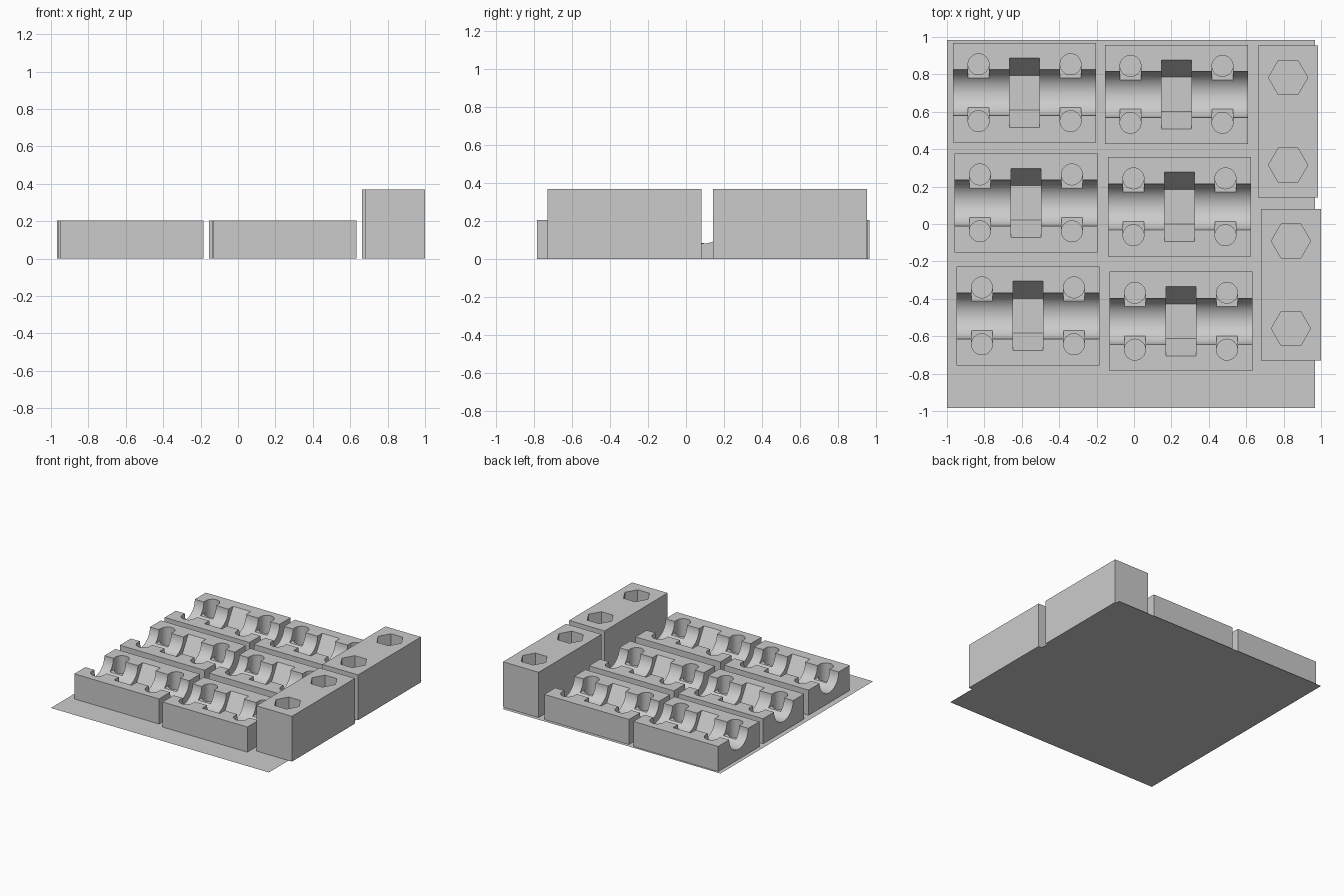
import bpy
import bmesh
from math import cos, sin, tau, radians
from mathutils import Vector

cube = bpy.data.objects.get("Cube")
if cube:
    bpy.data.objects.remove(cube, do_unlink=True)

grey = bpy.data.materials.new("light_grey")
grey.use_nodes = True
grey.diffuse_color = (0.6, 0.6, 0.6, 1)
grey.node_tree.nodes["Principled BSDF"].inputs["Base Color"].default_value = (0.6, 0.6, 0.6, 1)


def finish(name, bm):
    bmesh.ops.recalc_face_normals(bm, faces=bm.faces)
    mesh = bpy.data.meshes.new(name)
    bm.to_mesh(mesh)
    bm.free()
    mesh.materials.append(grey)
    ob = bpy.data.objects.new(name, mesh)
    bpy.context.collection.objects.link(ob)
    return ob


def box(name, low, high):
    bm = bmesh.new()
    bmesh.ops.create_cube(bm, size=1)
    low, high = Vector(low), Vector(high)
    for v in bm.verts:
        v.co = (low + high) / 2 + v.co * (high - low)
    return finish(name, bm)


def prism(name, sides, radius, half_length, centre, axis):
    """Regular prism along x or z; its first corner lies on y or x."""
    bm = bmesh.new()
    ring = []
    for i in range(sides):
        a, b = radius * cos(tau * i / sides), radius * sin(tau * i / sides)
        co = (-half_length, a, b) if axis == "x" else (a, b, -half_length)
        ring.append(bm.verts.new(Vector(centre) + Vector(co)))
    face = bm.faces.new(ring)
    top = bmesh.ops.extrude_face_region(bm, geom=[face])["geom"]
    step = Vector((2 * half_length, 0, 0)) if axis == "x" else Vector((0, 0, 2 * half_length))
    bmesh.ops.translate(bm, vec=step, verts=[g for g in top if isinstance(g, bmesh.types.BMVert)])
    return finish(name, bm)


def carve(ob, cutters):
    """Subtract the cutters, keep the carved mesh and drop the helpers."""
    for cutter in cutters:
        cutter.hide_render = True
        mod = ob.modifiers.new("cut", "BOOLEAN")
        mod.operation = "DIFFERENCE"
        mod.solver = "EXACT"
        mod.object = cutter
    bpy.context.view_layer.update()
    carved = bpy.data.meshes.new_from_object(ob.evaluated_get(bpy.context.evaluated_depsgraph_get()))
    ob.modifiers.clear()
    ob.data = carved
    carved.materials.clear()
    carved.materials.append(grey)
    for poly in carved.polygons:
        poly.material_index = 0
    for cutter in cutters:
        bpy.data.objects.remove(cutter, do_unlink=True)
    bpy.ops.object.select_all(action="DESELECT")
    ob.select_set(True)
    bpy.context.view_layer.objects.active = ob
    bpy.ops.object.shade_smooth_by_angle(angle=radians(30))


def place(ob, name, spots):
    """Put the part at the first spot and linked copies at the others."""
    for i, (x, y) in enumerate(spots):
        part = ob if i == 0 else bpy.data.objects.new(name, ob.data)
        if i:
            bpy.context.collection.objects.link(part)
        part.name = f"{name}_{i + 1}"
        part.location = (x, y, 0)


# Thin bed sheet under everything
bm = bmesh.new()
bmesh.ops.create_grid(bm, x_segments=1, y_segments=1, size=0.985)
bed = finish("bed_sheet", bm)
bed.location.x = -0.016

# Cradle block: round channel, hexagonal nut slot, four bolt holes with notches
H = 0.205
cradle = box("cradle_block", (-0.383, -0.265, 0), (0.383, 0.265, H))
cutters = [
    prism("channel_cutter", 64, 0.123, 0.5, (0, 0, H), "x"),
    prism("nut_slot_cutter", 6, 0.185, 0.08, (0, 0, H), "x"),
]
for sx in (-1, 1):
    for sy in (-1, 1):
        x, y = sx * 0.246, sy * 0.152
        cutters.append(prism("hole_cutter", 32, 0.056, 0.3, (x, y, H), "z"))
        inner = sy * 0.06
        cutters.append(box("notch_cutter", (x - 0.0555, min(y, inner), 0.11),
                           (x + 0.0555, max(y, inner), H + 0.1)))
carve(cradle, cutters)
place(cradle, "cradle_block", [
    (-0.585, 0.702), (0.227, 0.693),
    (-0.578, 0.113), (0.243, 0.092),
    (-0.567, -0.491), (0.251, -0.52)])

# Tall block with two hexagonal sockets
tall = box("socket_block", (-0.161, -0.406, 0), (0.161, 0.406, 0.37))
carve(tall, [prism("socket_cutter", 6, 0.105, 0.5, (0, s * 0.234, 0.2), "z") for s in (-1, 1)])
place(tall, "socket_block", [(0.824, 0.549), (0.839, -0.325)])
